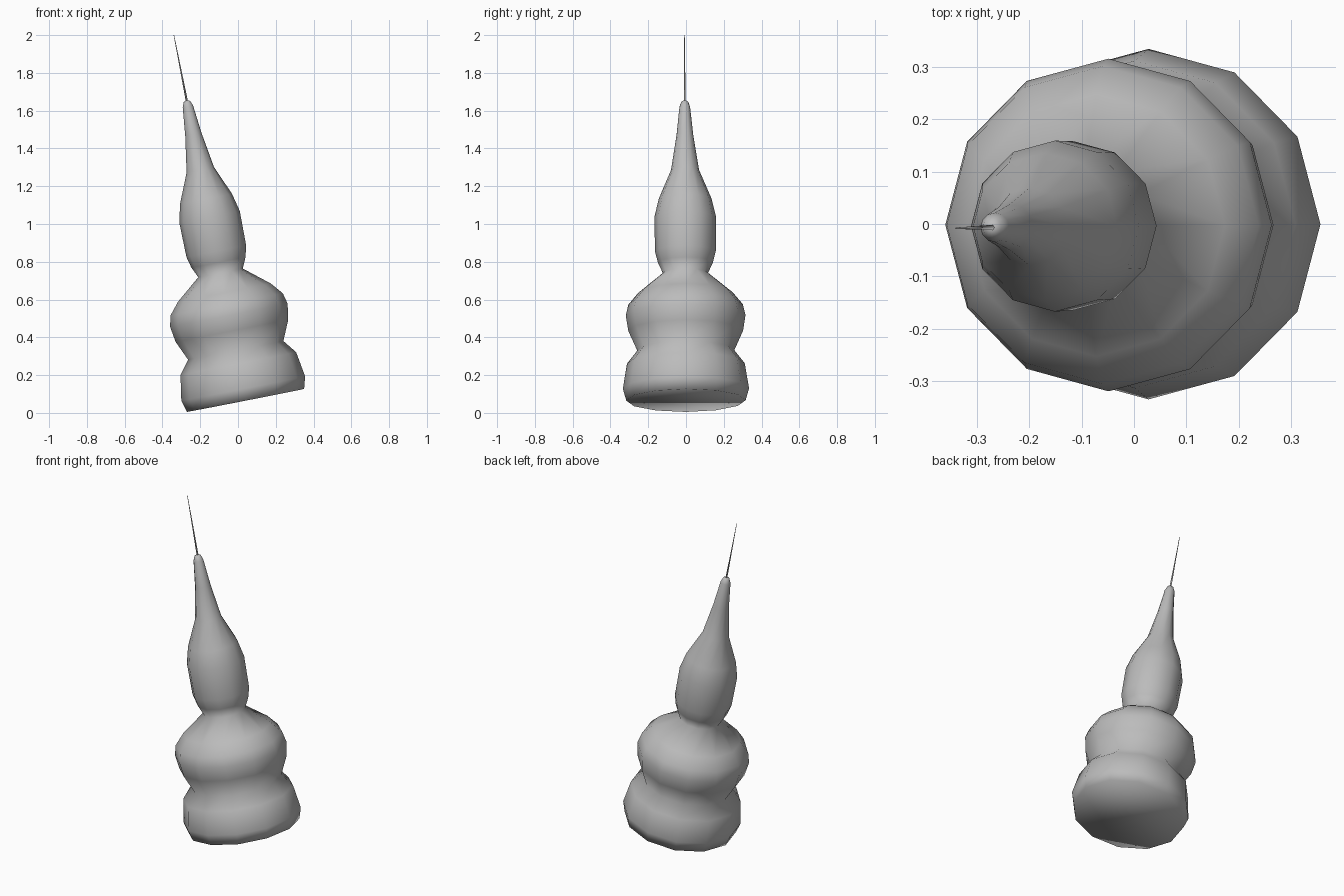
import bpy
import bmesh
import math
from mathutils import Matrix

if "Cube" in bpy.data.objects:
    bpy.data.objects.remove(bpy.data.objects["Cube"])

grey = bpy.data.materials.new("plain grey")
grey.diffuse_color = (0.5, 0.5, 0.5, 1)
grey.use_nodes = True
grey.node_tree.nodes["Principled BSDF"].inputs["Base Color"].default_value = grey.diffuse_color

# Everything is turned around one leaning axis
PLACE = (Matrix.Translation((0.04, 0, 0.066))
         @ Matrix.Rotation(math.radians(0.24), 4, 'X')
         @ Matrix.Rotation(math.radians(-11.1), 4, 'Y'))


def lathe(name, profile, sides):
    """Spin (radius, height) pairs around the axis, closing both ends."""
    bm = bmesh.new()
    rings = []
    for r, h in profile:
        rings.append([bm.verts.new((r * math.cos(2 * math.pi * i / sides),
                                    r * math.sin(2 * math.pi * i / sides), h))
                      for i in range(sides)])
    for a, b in zip(rings, rings[1:]):
        for i in range(sides):
            j = (i + 1) % sides
            bm.faces.new((a[i], a[j], b[j], b[i]))
    bm.faces.new(rings[0][::-1])
    bm.faces.new(rings[-1])
    bm.transform(PLACE)
    for f in bm.faces:
        f.smooth = True
    mesh = bpy.data.meshes.new(name)
    bm.to_mesh(mesh)
    bm.free()
    mesh.materials.append(grey)
    ob = bpy.data.objects.new(name, mesh)
    bpy.context.collection.objects.link(ob)
    return ob


# Stacked body: base drum, round middle, tapering top
lathe("body", [
    (0.316, 0.0), (0.334, 0.064), (0.312, 0.199), (0.257, 0.270),
    (0.304, 0.376), (0.317, 0.460), (0.303, 0.518), (0.250, 0.582),
    (0.120, 0.688), (0.146, 0.745), (0.161, 0.805), (0.163, 0.990),
    (0.140, 1.088), (0.074, 1.244), (0.044, 1.434), (0.028, 1.585),
    (0.018, 1.612), (0.007, 1.618)], 12)

# Thin needle on the tip
lathe("needle", [(0.006, 1.58), (0.0015, 1.972)], 6)
